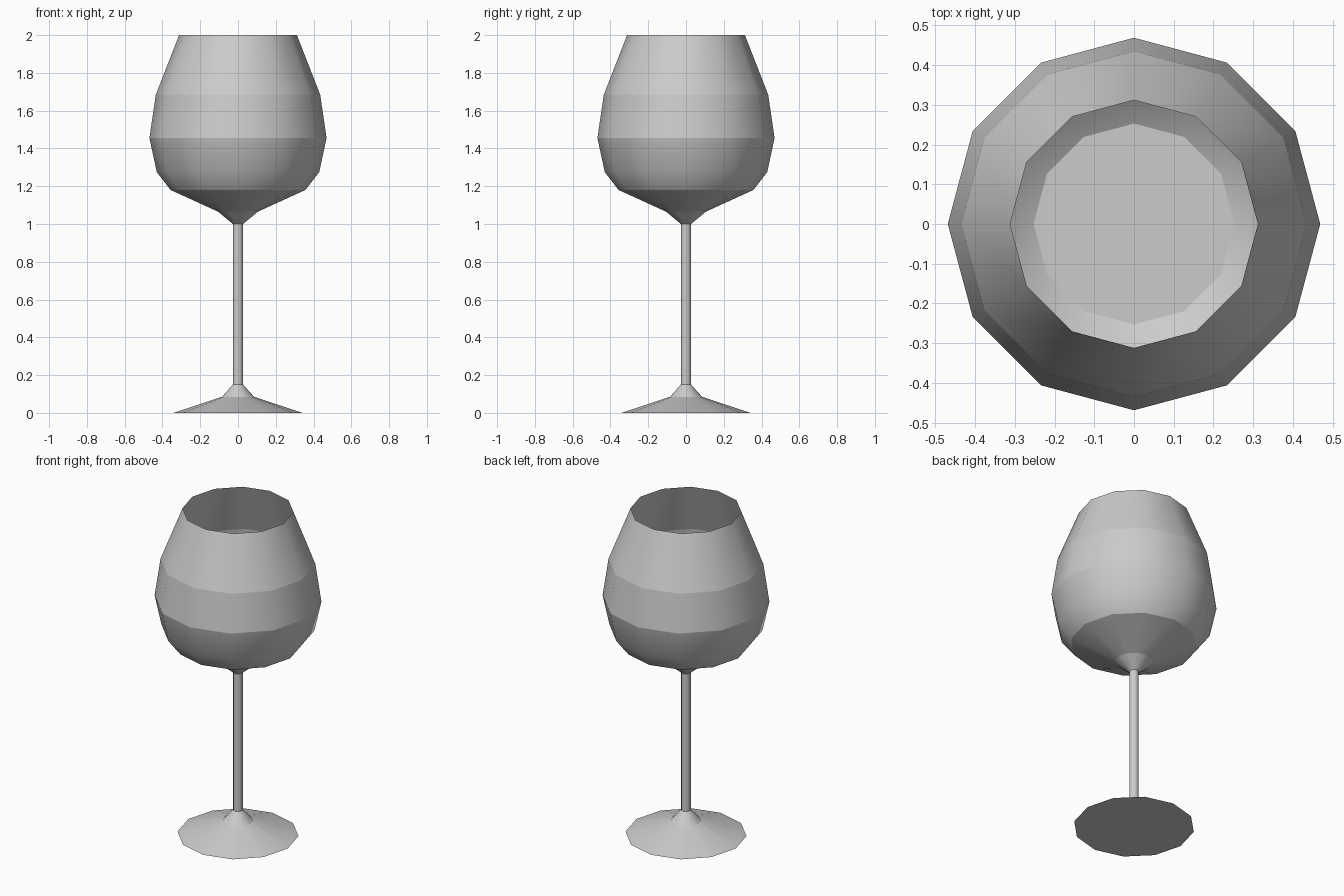
import bpy, bmesh
from math import cos, sin, tau

if "Cube" in bpy.data.objects:
    bpy.data.objects.remove(bpy.data.objects["Cube"])

SIDES = 12


def lathe(name, profile, sharp=(), cap_start=False, cap_end=False):
    """Revolve (radius, z) points; rings listed in sharp keep a hard edge."""
    bm = bmesh.new()
    rings = [[bm.verts.new((r * cos(tau * i / SIDES), r * sin(tau * i / SIDES), z))
              for i in range(SIDES)] for r, z in profile]
    for a, b in zip(rings, rings[1:]):
        for i in range(SIDES):
            j = (i + 1) % SIDES
            bm.faces.new((a[i], a[j], b[j], b[i])).smooth = True
    caps = []
    if cap_start:
        caps.append(bm.faces.new(rings[0][::-1]))
    if cap_end:
        caps.append(bm.faces.new(rings[-1]))
    for k in sharp:
        for i in range(SIDES):
            edge = bm.edges.get((rings[k][i], rings[k][(i + 1) % SIDES]))
            edge.smooth = False
    mesh = bpy.data.meshes.new(name)
    bm.to_mesh(mesh)
    bm.free()
    obj = bpy.data.objects.new(name, mesh)
    bpy.context.collection.objects.link(obj)
    return obj


# Foot: shallow cone with a flat underside, flaring into the stem
lathe("foot", [(0.34, 0), (0.085, 0.085), (0.027, 0.15)],
      sharp=(0, 1), cap_start=True)

# Stem
lathe("stem", [(0.027, 0.15), (0.027, 1.0)])

# Bowl: outside up to the thin rim, then down the inside to a flat floor
outer = [(0.027, 1.0), (0.105, 1.065), (0.357, 1.18), (0.43, 1.275),
         (0.469, 1.455), (0.435, 1.685), (0.312, 2.0)]
inner = [(0.43, 1.685), (0.462, 1.455), (0.422, 1.29),
         (0.345, 1.205), (0.253, 1.15)]
lathe("bowl", outer + inner, sharp=(1, 2, 4, 5, 6, 7, 8, 11), cap_end=True)
